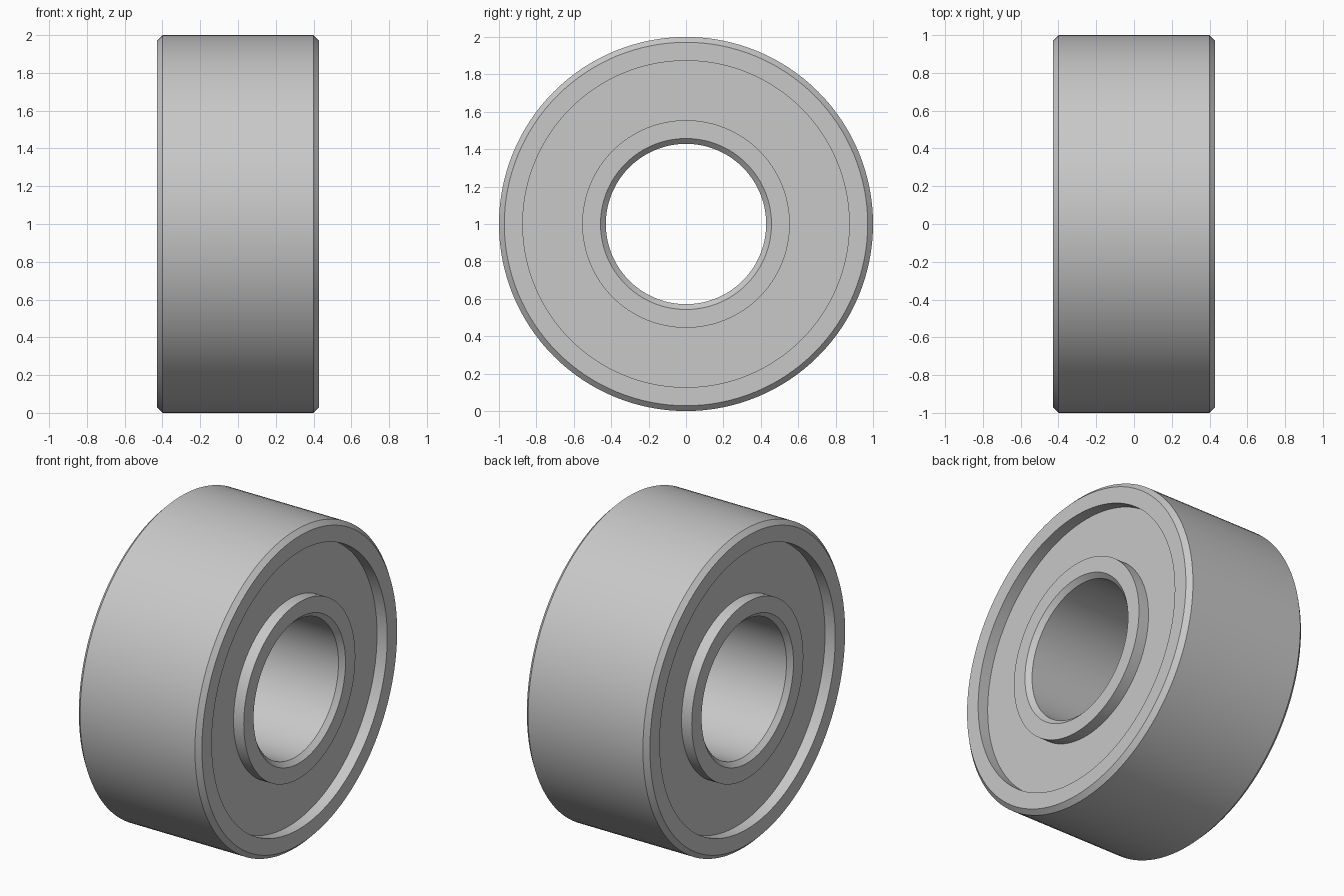
import bpy
import math

SEGMENTS = 128
HALF_WIDTH = 0.4286
CHAMFER = 0.0286
RECESS = 0.071
R_OUTER, R_LIP, R_HUB, R_BORE = 1.0, 0.873, 0.555, 0.4286

cube = bpy.data.objects.get("Cube")
if cube:
    bpy.data.objects.remove(cube, do_unlink=True)

steel = bpy.data.materials.new("grey steel")
steel.use_nodes = True
colour = (0.58, 0.58, 0.58, 1.0)
steel.diffuse_color = colour
steel.node_tree.nodes["Principled BSDF"].inputs["Base Color"].default_value = colour


def lathe(name, profile):
    """Revolve a closed (x, radius) profile about the x axis at z = 1."""
    n = len(profile)
    verts, faces = [], []
    for s in range(SEGMENTS):
        a = 2 * math.pi * s / SEGMENTS
        verts += [(x, r * math.sin(a), 1 + r * math.cos(a)) for x, r in profile]
        t = (s + 1) % SEGMENTS
        for i in range(n):
            j = (i + 1) % n
            faces.append((s * n + i, s * n + j, t * n + j, t * n + i))
    mesh = bpy.data.meshes.new(name)
    mesh.from_pydata(verts, [], faces)
    mesh.materials.append(steel)
    obj = bpy.data.objects.new(name, mesh)
    bpy.context.collection.objects.link(obj)
    # Consistent outward normals, then smooth round walls with crisp chamfers
    bpy.ops.object.select_all(action="DESELECT")
    obj.select_set(True)
    bpy.context.view_layer.objects.active = obj
    bpy.ops.object.mode_set(mode="EDIT")
    bpy.ops.mesh.select_all(action="SELECT")
    bpy.ops.mesh.normals_make_consistent(inside=False)
    bpy.ops.object.mode_set(mode="OBJECT")
    bpy.ops.object.shade_smooth_by_angle(angle=math.radians(30))
    return obj


def ring(name, chamfered, plain, step):
    """Ring with one chamfered wall; step points from that wall into the ring."""
    w, c = HALF_WIDTH, CHAMFER
    lathe(name, [(-w + c, chamfered), (w - c, chamfered), (w, chamfered + step * c),
                 (w, plain), (-w, plain), (-w, chamfered + step * c)])


# Outer and inner races
ring("outer_race", R_OUTER, R_LIP, -1)
ring("inner_race", R_BORE, R_HUB, 1)

# Recessed shields closing the gap on both sides, seated slightly into the races
for name, side in (("left_shield", 1), ("right_shield", -1)):
    face = side * (HALF_WIDTH - RECESS)
    back = face - side * 0.06
    inner, outer = R_HUB - 0.01, R_LIP + 0.01
    lathe(name, [(face, inner), (face, outer), (back, outer), (back, inner)])
